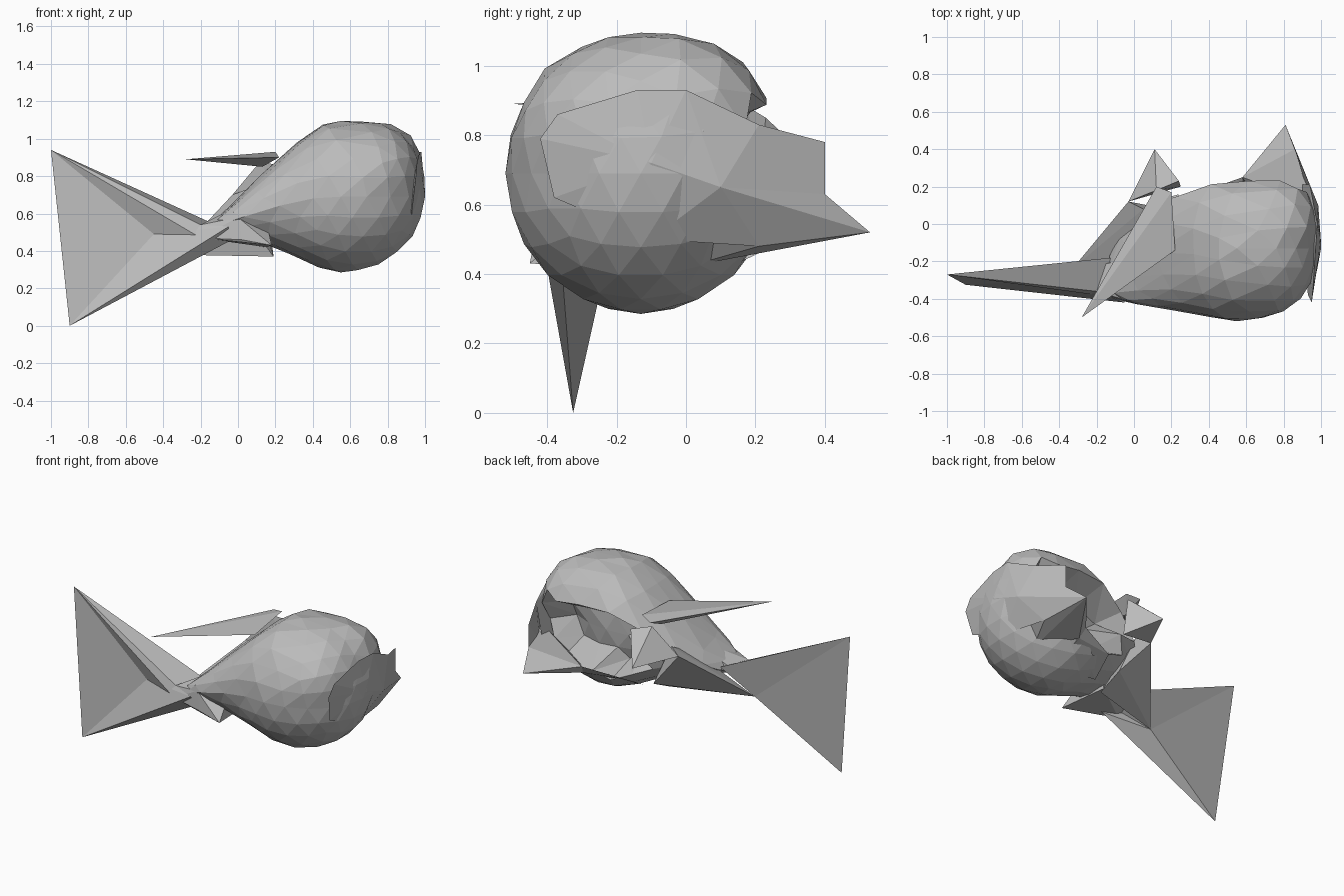
import bpy, bmesh
from mathutils import Vector

cube = bpy.data.objects.get("Cube")
if cube:
    bpy.data.objects.remove(cube)

grey = bpy.data.materials.new("stone_grey")
grey.use_nodes = True
grey.diffuse_color = (0.5, 0.5, 0.5, 1)
grey.node_tree.nodes["Principled BSDF"].inputs["Base Color"].default_value = (0.5, 0.5, 0.5, 1)


def finish(bm, name):
    mesh = bpy.data.meshes.new(name)
    bm.to_mesh(mesh)
    bm.free()
    mesh.materials.append(grey)
    obj = bpy.data.objects.new(name, mesh)
    bpy.context.collection.objects.link(obj)
    return obj


def hull(name, points):
    """Sharp faceted solid around a few corner points."""
    bm = bmesh.new()
    for p in points:
        bm.verts.new(p)
    bmesh.ops.convex_hull(bm, input=bm.verts[:])
    loose = [v for v in bm.verts if not v.link_faces]
    bmesh.ops.delete(bm, geom=loose, context='VERTS')
    bmesh.ops.recalc_face_normals(bm, faces=bm.faces[:])
    return finish(bm, name)


# Body: faceted sphere, blunt at one end, drawn out to a tail stem, hollowed at the back
bm = bmesh.new()
bmesh.ops.create_icosphere(bm, subdivisions=3, radius=1)
for v in bm.verts:
    d = v.co.normalized()
    power = 2.7 if d.z > 0 and d.y > 0 else 2.2 if d.z > 0 and d.x < 0 else 2.0
    d = d / sum(abs(c) ** power for c in d) ** (1 / power)
    if d.x > 0:
        d.x **= 1 - 0.45 * min(1, max(0, 2.5 * d.z))
    t = max(0, -d.x)
    back = max(0, d.y)
    pinch = 1 - 0.75 * t * t
    pinch_y = 1 - (0.15 if back else 0.45) * t * t
    p = Vector((0.55 + 0.45 * d.x - 0.25 * t ** 3,
                -0.13 + 0.39 * d.y * pinch_y - 0.22 * t ** 2.5 * (1 - back),
                0.69 + 0.405 * d.z * pinch - 0.17 * t ** 2.5))
    if d.y > 0.5 and 0.5 < p.z < 0.82 and 0.25 < p.x < 0.85:
        p.y -= 0.22
    v.co = p
finish(bm, "body")

# Blunt end cap and the pointed flaps behind it
tip_top, tip_mid, tip_low = (0.86, 0.40, 0.78), (0.86, 0.40, 0.63), (0.81, 0.53, 0.52)
cap_back, cap_mid, lip = (0.94, 0.21, 0.83), (0.985, 0.1, 0.65), (0.87, 0.21, 0.48)
hull("end_cap", [cap_back, cap_mid, lip, (0.98, 0.0, 0.93), (0.97, -0.14, 0.93),
                 (0.96, -0.25, 0.86), (0.955, -0.37, 0.86), (0.95, -0.42, 0.79),
                 (1.0, -0.1, 0.72), (0.93, -0.38, 0.62), (0.93, -0.1, 0.5)])
hull("upper_rear_flap", [tip_top, tip_mid, cap_back, cap_mid, (0.92, 0.2, 0.58)])
hull("lower_rear_flap", [tip_mid, tip_low, lip, cap_mid, (0.58, 0.25, 0.52),
                         (0.60, 0.21, 0.46), (0.78, 0.0, 0.42)])
hull("bottom_lip", [(0.58, 0.25, 0.52), (0.60, 0.21, 0.46), (0.62, 0.0, 0.36),
                    (0.33, 0.16, 0.47), (0.30, 0.0, 0.38)])

# Spike sweeping forward over the shoulder
hull("shoulder_spike", [(-0.28, -0.50, 0.89), (0.12, 0.20, 0.91), (0.20, 0.17, 0.93),
                        (0.22, -0.14, 0.90), (0.13, 0.07, 0.85)])

# Rear side fins by the narrow end
side, pit = (-0.03, 0.12, 0.70), (-0.33, -0.24, 0.38)
hull("side_fin", [(0.11, 0.40, 0.69), side, (0.24, 0.23, 0.85),
                  (0.12, 0.18, 0.88), (0.25, 0.20, 0.62)])
hull("side_web", [side, pit, (0.05, 0.08, 0.73), (0.02, -0.15, 0.6),
                  (0.18, 0.08, 0.45), (0.19, -0.08, 0.37)])

# Tail stem and two pointed arms joined by a web
top, bottom, notch = (-1.0, -0.27, 0.94), (-0.9, -0.325, 0.0), (-0.45, -0.30, 0.49)
waist_high, waist_low = (-0.20, -0.36, 0.54), (-0.20, -0.38, 0.47)
hull("tail_stem", [waist_high, waist_low, (-0.18, -0.22, 0.53),
                   (0.02, -0.43, 0.46), (0.0, -0.42, 0.58), (0.12, -0.15, 0.70),
                   (0.18, -0.45, 0.43), (0.15, -0.1, 0.42)])
hull("tail_upper_arm", [top, notch, waist_high, waist_low, pit, (-0.12, -0.18, 0.54)])
hull("tail_lower_arm", [bottom, notch, waist_high, waist_low, pit, (-0.05, -0.42, 0.53),
                        (-0.05, -0.36, 0.45)])
hull("tail_web", [top, bottom, notch, pit])
